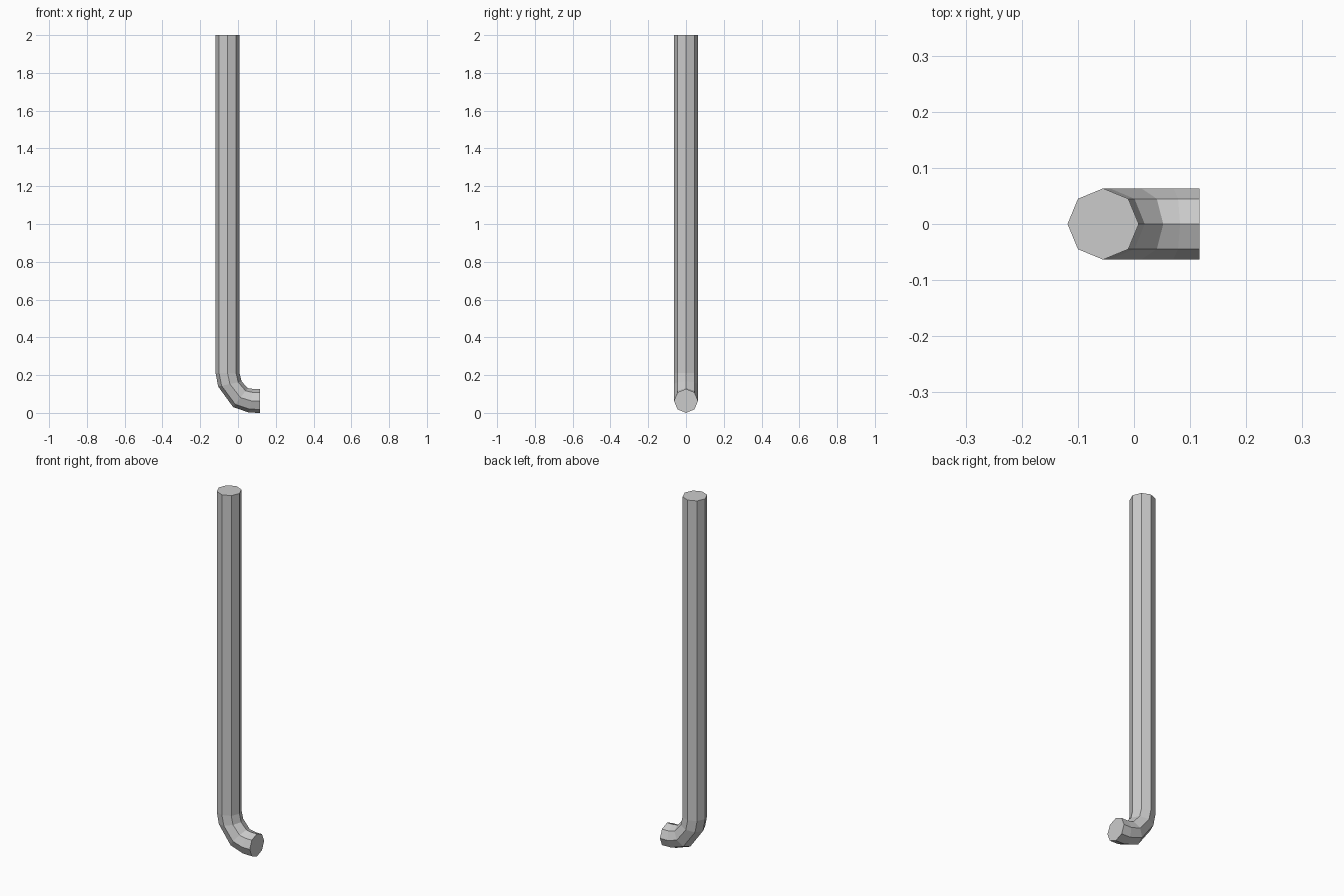
import bpy, bmesh, math

if "Cube" in bpy.data.objects:
    bpy.data.objects.remove(bpy.data.objects["Cube"])

R, SIDES = 0.0635, 8

# Pipe stations: centre x, centre z, tilt of the cross-section (degrees)
stations = [
    (-0.055, 2.0, 0),      # top end of shaft
    (-0.055, 0.21, 0),     # start of bend
    (-0.043, 0.153, 12),
    (0.013, 0.081, 52),
    (0.070, 0.064, 79),
    (0.117, 0.0635, 90),   # open foot of the hook
]

bm = bmesh.new()
rings = []
for cx, cz, tilt in stations:
    t = math.radians(tilt)
    ring = []
    for i in range(SIDES):
        a = 2 * math.pi * i / SIDES
        u = R * math.cos(a)
        ring.append(bm.verts.new((cx + u * math.cos(t), R * math.sin(a),
                                  cz + u * math.sin(t))))
    rings.append(ring)

# Side walls
for a, b in zip(rings, rings[1:]):
    for i in range(SIDES):
        j = (i + 1) % SIDES
        bm.faces.new((a[i], a[j], b[j], b[i]))

# End caps
bm.faces.new(rings[0])
bm.faces.new(rings[-1])
bmesh.ops.recalc_face_normals(bm, faces=bm.faces)

mesh = bpy.data.meshes.new("bent_pipe")
bm.to_mesh(mesh)
bm.free()
bpy.context.collection.objects.link(bpy.data.objects.new("bent_pipe", mesh))
